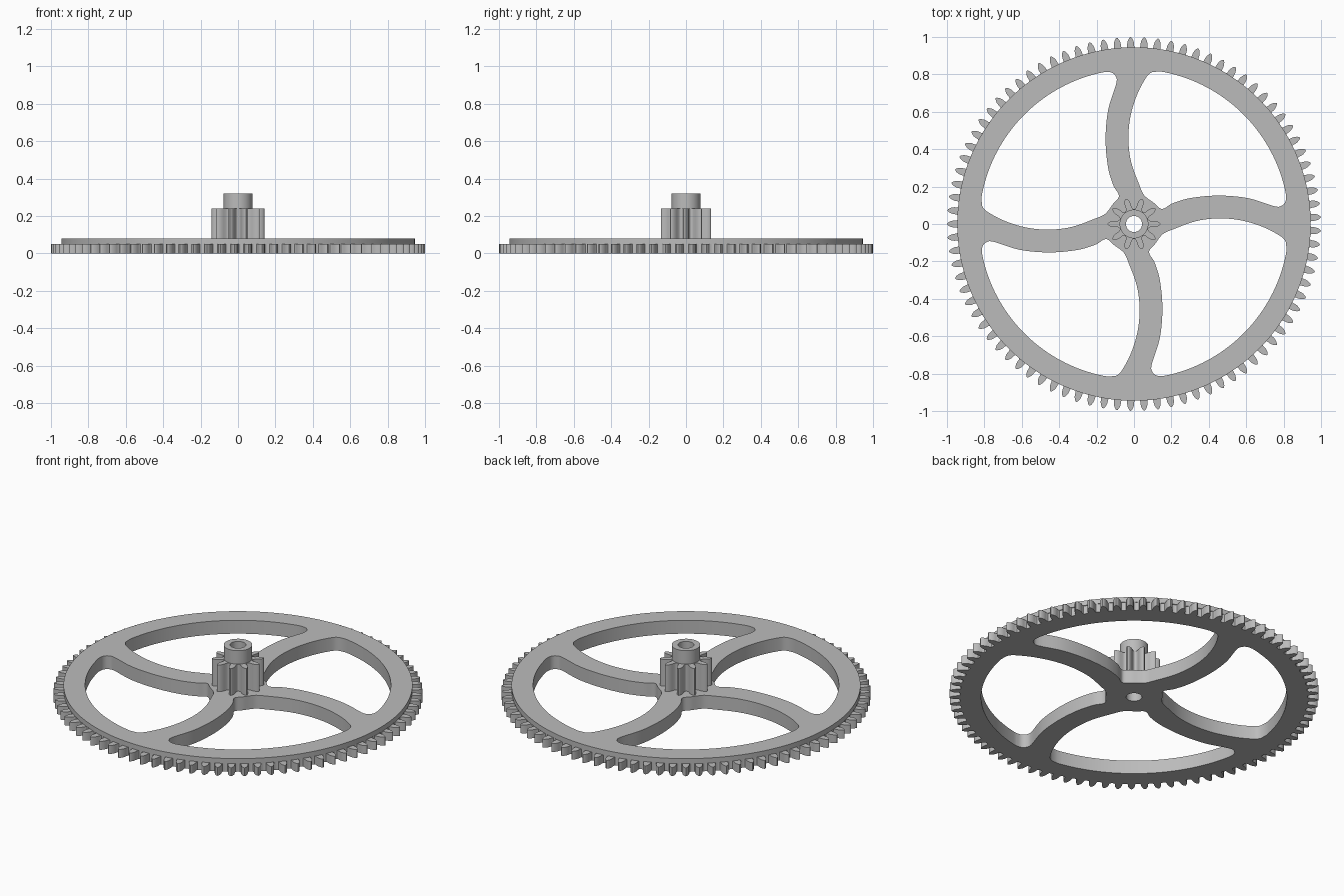
import bpy, bmesh
from math import pi, sin, cos, radians
from mathutils import Vector

cube = bpy.data.objects.get("Cube")
if cube:
    bpy.data.objects.remove(cube, do_unlink=True)

steel = bpy.data.materials.new("steel_grey")
steel.use_nodes = True
grey = (0.5, 0.5, 0.5, 1)
steel.diffuse_color = grey
steel.node_tree.nodes["Principled BSDF"].inputs["Base Color"].default_value = grey


def polar(r, a):
    return Vector((r * cos(a), r * sin(a)))


def circle(r, n=64):
    return [polar(r, 2 * pi * i / n) for i in range(n)]


def gear(teeth, half_tooth, start=0.0):
    """Outline from one half tooth given as (radius, fraction of pitch)."""
    pitch = 2 * pi / teeth
    whole = [(r, -f) for r, f in half_tooth] + [(r, f) for r, f in half_tooth[-2::-1]]
    return [polar(r, start + (i + f) * pitch) for i in range(teeth) for r, f in whole]


def smooth_path(pts, steps=5):
    """Open path rounded through the given points."""
    p = [pts[0]] + pts + [pts[-1]]
    out = []
    for a, b, c, d in zip(p, p[1:], p[2:], p[3:]):
        for s in range(steps):
            t = s / steps
            out.append(0.5 * (2 * b + (c - a) * t + (2 * a - 5 * b + 4 * c - d) * t * t
                              + (3 * b - a - 3 * c + d) * t ** 3))
    return out + [pts[-1]]


def layer(name, outlines, z0, z1):
    """Extrude an outer outline with holes between two heights."""
    cu = bpy.data.curves.new(name, 'CURVE')
    cu.dimensions = '2D'
    cu.fill_mode = 'BOTH'
    cu.extrude = (z1 - z0) / 2
    for pts in outlines:
        sp = cu.splines.new('POLY')
        sp.points.add(len(pts) - 1)
        for q, v in zip(sp.points, pts):
            q.co = (v.x, v.y, 0, 1)
        sp.use_cyclic_u = True
    temp = bpy.data.objects.new(name + "_curve", cu)
    bpy.context.collection.objects.link(temp)
    dg = bpy.context.evaluated_depsgraph_get()
    me = bpy.data.meshes.new_from_object(temp.evaluated_get(dg))
    bpy.data.objects.remove(temp, do_unlink=True)

    # Weld caps to walls and stand the part at its height
    bm = bmesh.new()
    bm.from_mesh(me)
    bmesh.ops.remove_doubles(bm, verts=bm.verts, dist=0.00005)
    bmesh.ops.recalc_face_normals(bm, faces=bm.faces)
    bmesh.ops.translate(bm, verts=bm.verts, vec=(0, 0, (z0 + z1) / 2))
    bm.to_mesh(me)
    bm.free()
    me.materials.clear()
    me.materials.append(steel)
    me.name = name
    ob = bpy.data.objects.new(name, me)
    bpy.context.collection.objects.link(ob)
    bpy.ops.object.select_all(action='DESELECT')
    bpy.context.view_layer.objects.active = ob
    ob.select_set(True)
    bpy.ops.object.shade_smooth_by_angle(angle=radians(30))
    return ob


# Window between two curved spokes: rim arc, then spoke and hub edges
rim = [polar(0.828, radians(80 - 2 * i)) for i in range(35)]
edge = [Vector(v) for v in (
    (0.813, 0.155), (0.81, 0.12), (0.79, 0.098), (0.75, 0.095),
    (0.61, 0.138), (0.455, 0.152), (0.31, 0.14), (0.21, 0.112),
    (0.165, 0.085), (0.14, 0.083), (0.11, 0.11), (0.075, 0.135),
    (0.05, 0.16), (0.03, 0.205), (-0.015, 0.33), (-0.03, 0.455),
    (-0.018, 0.58), (0.02, 0.70), (0.07, 0.79), (0.10, 0.813))]
window = rim + smooth_path(edge)


def turned(pts, quarter):
    c, s = round(cos(quarter * pi / 2)), round(sin(quarter * pi / 2))
    return [Vector((v.x * c - v.y * s, v.x * s + v.y * c)) for v in pts]


windows = [turned(window, q) for q in range(4)]
bore = circle(0.043, 40)

# Wheel: toothed lower layer and plain upper layer
wheel_tooth = [(0.94, 0.46), (0.943, 0.32), (0.95, 0.27), (0.965, 0.26),
               (0.978, 0.22), (0.99, 0.14), (0.997, 0.07), (1.0, 0)]
layer("toothed_wheel", [gear(85, wheel_tooth, pi)] + windows + [bore], 0, 0.05)
layer("wheel_top_plate", [circle(0.945, 160)] + windows + [bore], 0.05, 0.08)

# Small pinion and its collar
leaf = [(0.08, 0.46), (0.083, 0.36), (0.092, 0.27), (0.108, 0.24),
        (0.122, 0.19), (0.134, 0.11), (0.139, 0.05), (0.141, 0)]
layer("pinion", [gear(10, leaf), bore], 0.08, 0.24)
layer("collar", [circle(0.077, 48), bore], 0.24, 0.32)
